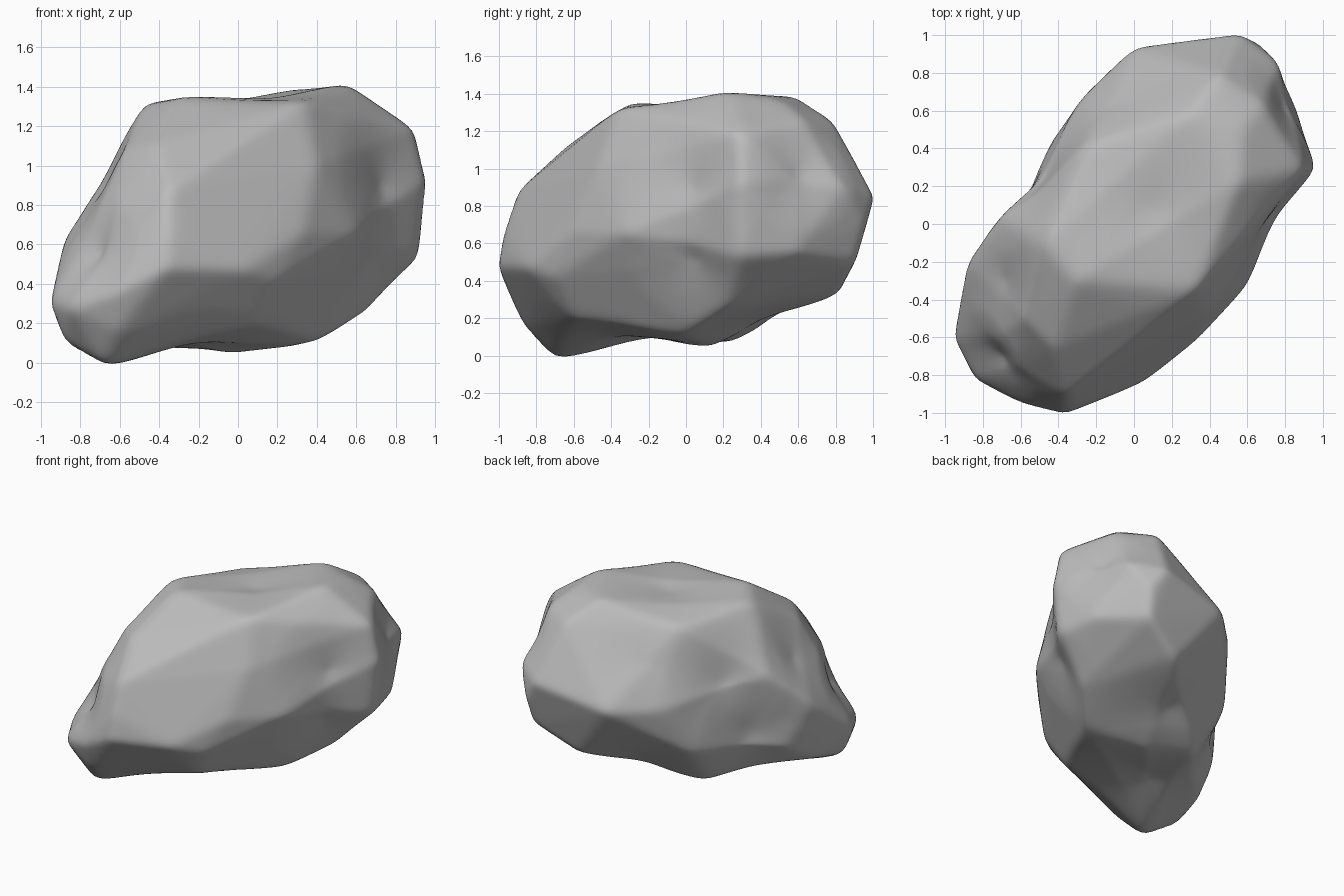
import bpy
import bmesh
from mathutils import Matrix, Vector
from mathutils.bvhtree import BVHTree

cube = bpy.data.objects.get("Cube")
if cube:
    bpy.data.objects.remove(cube, do_unlink=True)

# Corners where the worn facets of the stone meet
corners = [
    (.55, .22, 1.41), (.3, .58, 1.38), (-.24, .42, 1.26), (-.47, -.1, 1.31),
    (-.3, -.3, 1.34), (.33, -.35, 1.32), (.57, .5, 1.36), (.68, .62, 1.26),
    (.45, .78, 1.25), (.55, 1, .85), (0, .93, .75), (-.25, .69, .74),
    (.65, .95, .7), (.62, .9, .5), (.87, .6, .95), (.77, .84, .9),
    (.85, .58, .55), (.89, .28, 1.18), (.96, .28, .92), (.91, .29, .53),
    (.58, -.34, .65), (.4, -.46, 1), (.33, -.61, .66), (.2, -.7, .42),
    (.04, -.84, .47), (-.35, -.9, .87), (-.42, -.65, 1.1), (-.36, -1, .48),
    (-.35, -.97, .66), (.1, -.6, .2), (-.67, -.7, -.02), (-.95, -.6, .31),
    (-.84, -.82, .28), (-.6, -.94, .36), (-.6, -.86, .16), (-.87, -.6, .1),
    (-.61, -.75, .77), (-.58, -.5, 1.07), (-.72, -.6, .75), (-.88, -.22, .62),
    (-.72, .04, .88), (-.84, -.32, .16), (-.77, -.06, .32), (-.38, .5, .4),
    (-.33, .25, .06), (0, .13, .03), (.42, 0, .12), (.64, .2, .25),
    (.32, .81, .33),
]

# Hollows worn into the facets: centre, radius, depth
hollows = [
    ((.1, .08, 1.33), .55, .06), ((.76, .02, .9), .45, .07),
    ((.7, .02, .5), .4, .06), ((.82, .62, .97), .33, .07),
    ((-.12, .65, 1.05), .4, .03), ((-.5, .25, .85), .45, .09),
    ((-.6, .1, .45), .4, .09), ((-.32, -.22, .04), .65, .12),
    ((.05, .45, .18), .5, .06), ((-.73, -.72, .57), .3, .07),
    ((-.72, -.3, .9), .4, .04),
]

centre = Vector((0, 0, .7))


def facet_hull(points, allowance):
    """Search tree over the angular block, oversized to allow for wear."""
    bm = bmesh.new()
    for p in points:
        bm.verts.new(centre + (Vector(p) - centre) * allowance)
    bmesh.ops.convex_hull(bm, input=bm.verts[:])
    tree = BVHTree.FromBMesh(bm)
    bm.free()
    return tree


# Even sphere stretched along the stone, projected onto the angular block
block = facet_hull(corners, 1.01)
bm = bmesh.new()
bmesh.ops.create_icosphere(bm, subdivisions=6, radius=1)
stretch = Matrix.Scale(1.6, 3, Vector((.66, .75, .1)).normalized())
for v in bm.verts:
    direction = (stretch @ v.co).normalized()
    hit = block.ray_cast(centre, direction)[0]
    v.co = hit if hit else centre + direction * .7

# Soften the ridges
for step in range(3):
    bmesh.ops.smooth_vert(bm, verts=bm.verts[:], factor=.5,
                          use_axis_x=True, use_axis_y=True, use_axis_z=True)
bm.normal_update()

# Press the hollows inward, each fading out toward its rim
moves = []
for v in bm.verts:
    depth = 0
    for spot, radius, amount in hollows:
        near = max(0, 1 - (v.co - Vector(spot)).length / radius)
        depth += amount * near ** 1.5
    moves.append(v.normal * depth)
for v, move in zip(bm.verts, moves):
    v.co -= move

mesh = bpy.data.meshes.new("boulder")
bm.to_mesh(mesh)
bm.free()
boulder = bpy.data.objects.new("boulder", mesh)
bpy.context.collection.objects.link(boulder)

# Plain stone colour
stone = bpy.data.materials.new("grey_stone")
stone.use_nodes = True
colour = (.5, .5, .5, 1)
stone.diffuse_color = colour
stone.node_tree.nodes["Principled BSDF"].inputs["Base Color"].default_value = colour
mesh.materials.append(stone)

bpy.context.view_layer.objects.active = boulder
boulder.select_set(True)
bpy.ops.object.shade_smooth_by_angle()
